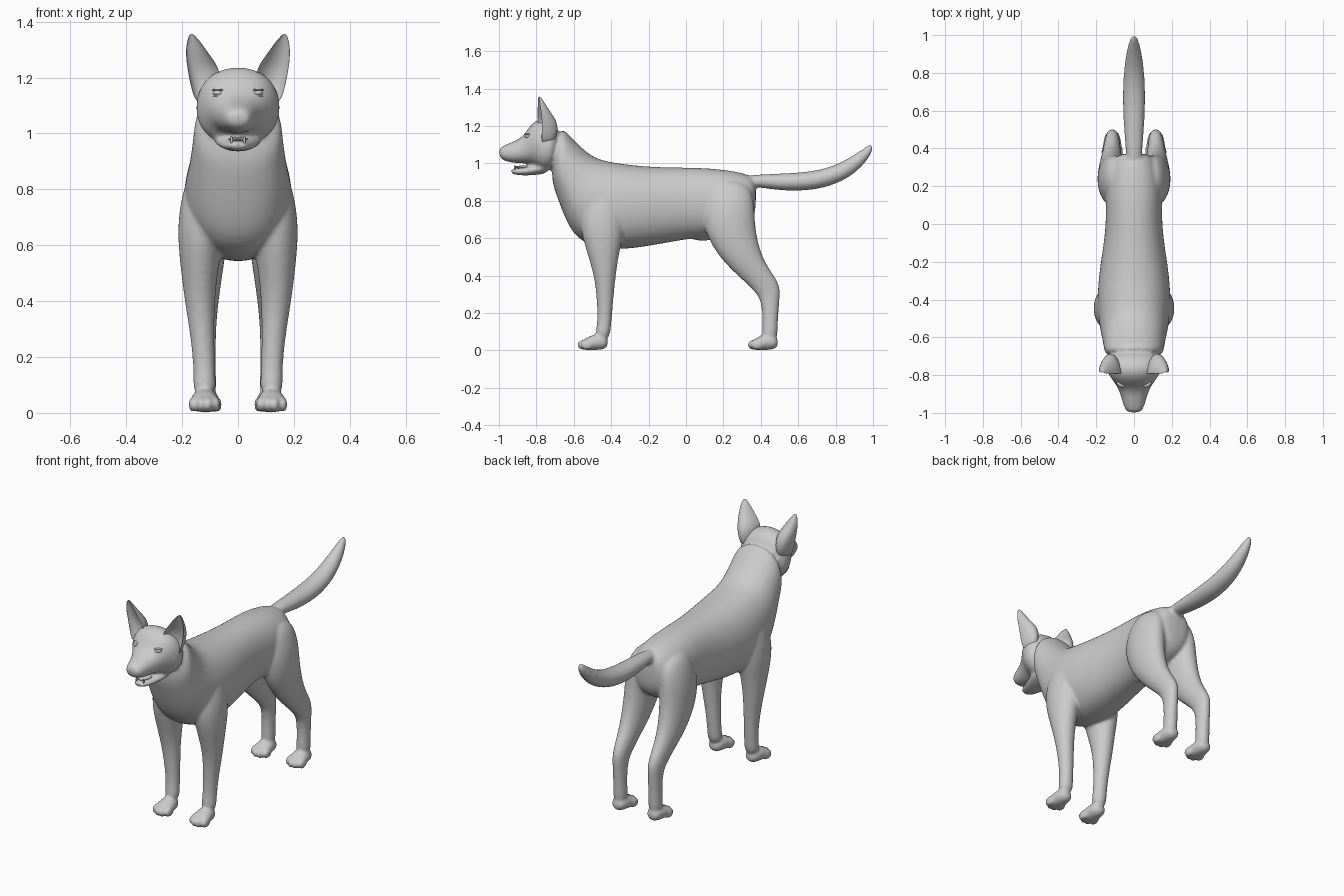
import bpy, bmesh, math
from mathutils import Vector, Matrix

old = bpy.data.objects.get("Cube")
if old:
    bpy.data.objects.remove(old, do_unlink=True)


def make_material(name, value):
    mat = bpy.data.materials.new(name)
    mat.use_nodes = True
    mat.diffuse_color = (value, value, value, 1)
    mat.node_tree.nodes["Principled BSDF"].inputs["Base Color"].default_value = mat.diffuse_color
    return mat


coat = make_material("grey coat", 0.6)


def finish(bm, name):
    """Turn a bmesh into a smooth, coloured object."""
    bmesh.ops.recalc_face_normals(bm, faces=bm.faces)
    for face in bm.faces:
        face.smooth = True
    mesh = bpy.data.meshes.new(name)
    bm.to_mesh(mesh)
    bm.free()
    mesh.materials.append(coat)
    obj = bpy.data.objects.new(name, mesh)
    bpy.context.collection.objects.link(obj)
    return obj


def bridge(bm, rings):
    """Skin a list of vertex rings and cap both ends."""
    for a, b in zip(rings, rings[1:]):
        for i in range(len(a)):
            j = (i + 1) % len(a)
            bm.faces.new((a[i], a[j], b[j], b[i]))
    bm.faces.new(rings[0])
    bm.faces.new(rings[-1])


def loft(bm, stations, side=1, center=0, shift=0, power=1, sides=16):
    """Each station: y and z of one edge, y and z of the other, half width, x."""
    rings = []
    for y1, z1, y2, z2, width, *x in stations:
        cx = x[0] if x else center
        a, b = Vector((0, y1 + shift, z1)), Vector((0, y2 + shift, z2))
        mid, half = (a + b) / 2, (a - b) / 2
        ring = []
        for i in range(sides):
            t = math.tau * i / sides
            c, s = math.cos(t), math.sin(t)
            c = math.copysign(abs(c) ** power, c)
            s = math.copysign(abs(s) ** power, s)
            ring.append(bm.verts.new(mid + half * s + Vector((side * (cx + width * c), 0, 0))))
        rings.append(ring)
    bridge(bm, rings)


def ellipsoid(bm, center, size, tilt=0):
    matrix = Matrix.Translation(center) @ Matrix.Rotation(tilt, 4, "Z") @ Matrix.Diagonal((*size, 1))
    bmesh.ops.create_uvsphere(bm, u_segments=16, v_segments=10, radius=1, matrix=matrix)


# Profiles
TORSO = [(.375, .9, .375, .77, .06), (.345, .945, .355, .66, .12), (.2, .972, .22, .6, .16),
         (.05, .982, .05, .6, .148), (-.1, .982, -.1, .572, .162), (-.25, .99, -.25, .545, .188),
         (-.4, 1.01, -.4, .53, .2), (-.48, 1.03, -.57, .57, .19), (-.54, 1.07, -.64, .68, .175),
         (-.62, 1.15, -.69, .82, .162), (-.68, 1.215, -.73, .93, .155)]
HEAD = [(-.66, 1.17, -.7, .97, .14), (-.73, 1.238, -.76, .95, .158), (-.79, 1.243, -.79, .965, .142),
        (-.835, 1.205, -.82, .995, .115), (-.87, 1.145, -.865, 1, .086), (-.92, 1.118, -.92, 1, .068),
        (-.98, 1.095, -.97, 1.012, .052), (-1.003, 1.075, -.995, 1.028, .034)]
JAW = [(-.73, 1.02, -.73, .95, .1), (-.8, 1.0, -.79, .938, .082), (-.87, .978, -.86, .934, .058),
       (-.92, .973, -.915, .938, .04), (-.94, .967, -.935, .947, .022)]
TAIL = [(.3, .935, .3, .88, .04), (.4, .942, .4, .87, .045), (.52, .947, .53, .85, .056),
        (.66, .955, .7, .855, .062), (.78, .982, .84, .902, .055), (.88, 1.033, .93, .968, .042),
        (.96, 1.088, .988, 1.04, .024), (.99, 1.108, 1.003, 1.085, .01)]
FRONT_LEG = [(-.5, .92, -.38, .92, .05, .1), (-.55, .8, -.33, .8, .075, .125),
             (-.575, .68, -.32, .66, .088, .132), (-.54, .55, -.355, .53, .072, .138),
             (-.49, .4, -.375, .4, .054, .138), (-.475, .25, -.39, .25, .042, .125),
             (-.475, .13, -.4, .12, .038, .12), (-.49, .08, -.41, .05, .046, .12)]
HIND_LEG = [(.15, .93, .34, .9, .05, .09), (.08, .76, .37, .79, .085, .108),
            (.1, .62, .37, .66, .082, .115), (.18, .49, .4, .52, .067, .12),
            (.29, .385, .45, .43, .05, .118), (.375, .31, .51, .345, .039, .115),
            (.405, .25, .5, .27, .036, .115), (.41, .13, .49, .12, .036, .115),
            (.4, .07, .49, .04, .042, .115)]
PAW = [(-.415, .07, -.415, .01, .036), (-.47, .095, -.47, 0, .048),
       (-.53, .072, -.53, 0, .056), (-.565, .045, -.565, .006, .046)]

# Body: all coat parts fused into one skin
bm = bmesh.new()
loft(bm, TORSO, power=.92)
loft(bm, HEAD, power=.9)
loft(bm, JAW)
loft(bm, TAIL)
ellipsoid(bm, (0, .09, .615), (.03, .08, .03))
for side in (1, -1):
    loft(bm, FRONT_LEG, side)
    loft(bm, HIND_LEG, side)
    for shift, x in ((0, .12), (.91, .115)):
        loft(bm, PAW, side, x, shift)
        for k in (-1.5, -.5, .5, 1.5):
            reach = -.548 if abs(k) < 1 else -.53
            ellipsoid(bm, (side * x + k * .028, reach + shift, .03), (.0155, .035, .028))
body = finish(bm, "body")
body.modifiers.new("round", "SUBSURF").levels = 2
remesh = body.modifiers.new("fuse", "REMESH")
remesh.mode = "VOXEL"
remesh.voxel_size = .009
remesh.use_smooth_shade = True
soften = body.modifiers.new("soften", "SMOOTH")
soften.factor = .5
soften.iterations = 6

# Ears: crescent cross-sections, open to the front
EAR = [(1.1, .11, .04, .08), (1.17, .118, .053, .11), (1.23, .122, .06, .1),
       (1.28, .144, .044, .062), (1.325, .158, .027, .034), (1.358, .167, .006, .012)]
for side, label in ((1, "left"), (-1, "right")):
    bm = bmesh.new()
    rings = []
    for z, x, width, depth in EAR:
        ring = []
        for i in range(16):
            t = math.tau * i / 16
            back = math.sin(t) if i <= 8 else -math.sin(t) * .5
            px = x + width * math.cos(t)
            ring.append(bm.verts.new((side * px, -.79 + depth * back + (px - x) * .2, z)))
        rings.append(ring)
    bridge(bm, rings)
    ear = finish(bm, label + "_ear")
    ear.modifiers.new("round", "SUBSURF").levels = 2

# Eyes: set on the face surface, with lids
bpy.context.view_layer.update()
skin = body.evaluated_get(bpy.context.evaluated_depsgraph_get())
for side, label in ((1, "left"), (-1, "right")):
    hit, spot, normal, index = skin.ray_cast((side * .073, -2, 1.145), (0, 1, 0))
    tilt = side * .6
    bm = bmesh.new()
    ellipsoid(bm, spot + Vector((0, .004, 0)), (.019, .012, .01), tilt)
    finish(bm, label + "_eye")
    bm = bmesh.new()
    for lift in (.011, -.011):
        ellipsoid(bm, spot + Vector((0, .004, lift)), (.024, .01, .004), tilt)
    finish(bm, label + "_eyelids")

# Nose with nostril wings
bm = bmesh.new()
ellipsoid(bm, (0, -.977, 1.062), (.026, .021, .022))
for side in (1, -1):
    ellipsoid(bm, (side * .02, -.975, 1.056), (.015, .02, .017))
finish(bm, "nose")

# Tongue and lower teeth
bm = bmesh.new()
ellipsoid(bm, (0, -.86, .98), (.034, .06, .009), 0)
finish(bm, "tongue")
bm = bmesh.new()
for side in (1, -1):
    ellipsoid(bm, (side * .023, -.915, .977), (.005, .005, .014))
finish(bm, "lower_teeth")
